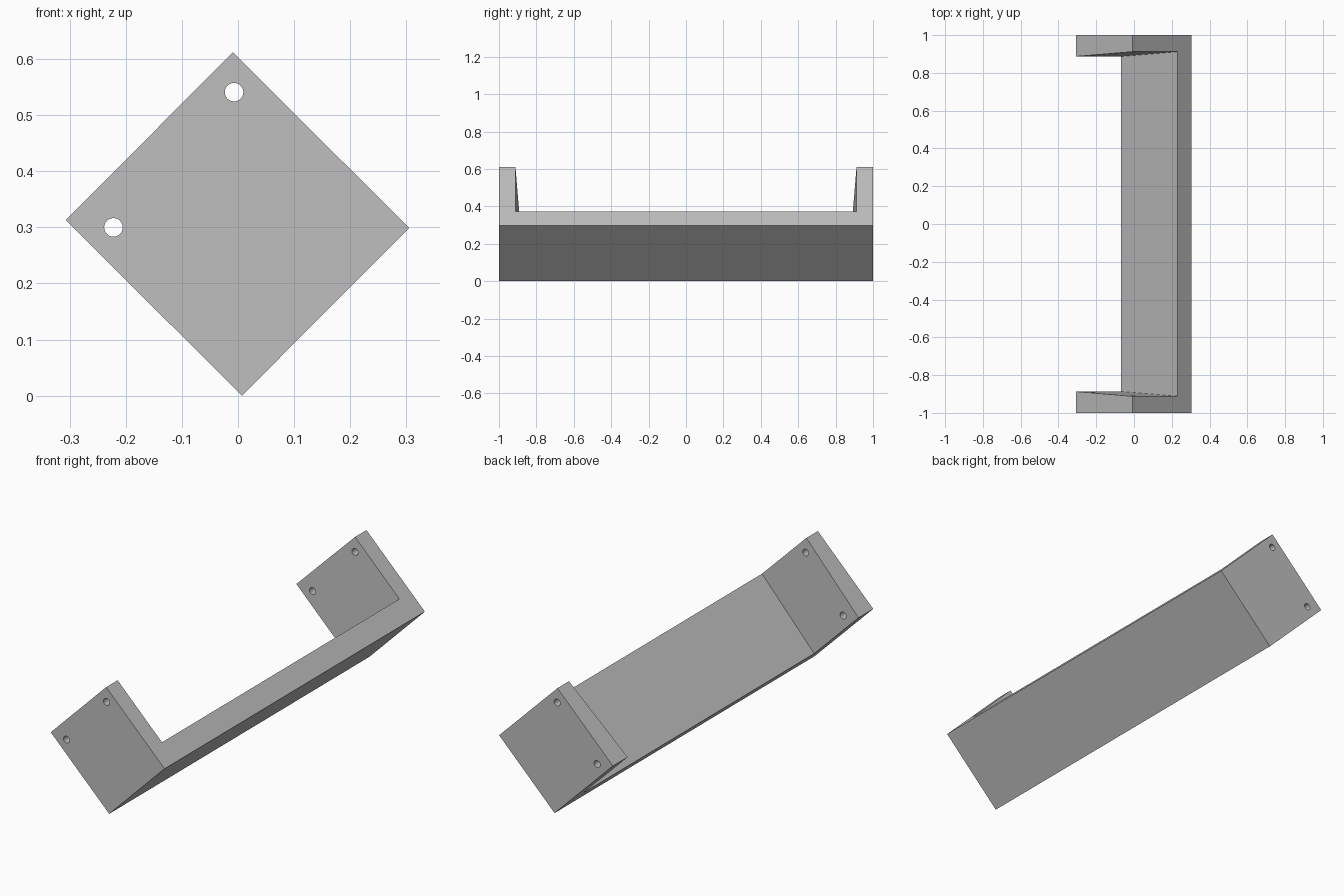
import bpy
import bmesh
from math import pi
from mathutils import Vector

old = bpy.data.objects.get("Cube")
if old:
    bpy.data.objects.remove(old, do_unlink=True)

grey = bpy.data.materials.new("plain grey")
grey.use_nodes = True
COLOUR = (0.52, 0.52, 0.52, 1)
grey.diffuse_color = COLOUR
grey.node_tree.nodes["Principled BSDF"].inputs["Base Color"].default_value = COLOUR

# Tilted frame: origin at the lowest edge, one axis across the base, one up the end plates
ORIGIN = Vector((0.007, 0, 0))
ACROSS = Vector((0.298, 0, 0.299))
UP = Vector((-0.314, 0, 0.313))
FLOOR = 0.24


def u_profile(inner):
    """Half-length 1 channel outline as (y, height) pairs."""
    half = [(1, 0), (1, 1), (inner, 1), (inner, FLOOR)]
    return half + [(-y, h) for y, h in reversed(half)]


# Bracket: channel outline lofted across, with end plates that taper
bm = bmesh.new()
rings = []
for side, inner in ((0, 0.887), (1, 0.912)):
    rings.append([bm.verts.new(ORIGIN + ACROSS * side + UP * h + Vector((0, y, 0)))
                  for y, h in u_profile(inner)])
    bm.faces.new(rings[-1])
low, high = rings
for i in range(len(low)):
    j = (i + 1) % len(low)
    bm.faces.new((low[i], low[j], high[j], high[i]))
bmesh.ops.recalc_face_normals(bm, faces=bm.faces)
mesh = bpy.data.meshes.new("bracket")
bm.to_mesh(mesh)
bm.free()
bracket = bpy.data.objects.new("bracket", mesh)
bpy.context.collection.objects.link(bracket)
mesh.materials.append(grey)

# Screw holes through both end plates
for x, z in ((-0.007, 0.541), (-0.222, 0.30)):
    bpy.ops.mesh.primitive_cylinder_add(vertices=32, radius=0.0165, depth=2.4,
                                        location=(x, 0, z), rotation=(pi / 2, 0, 0))
    cutter = bpy.context.object
    cutter.name = "hole_cutter"
    cutter.data.materials.append(grey)
    cutter.hide_render = True
    cutter.hide_set(True)
    cut = bracket.modifiers.new("screw hole", "BOOLEAN")
    cut.operation = "DIFFERENCE"
    cut.solver = "EXACT"
    cut.object = cutter

# Smooth the hole walls, keep the plate edges sharp
bpy.ops.object.select_all(action="DESELECT")
bpy.context.view_layer.objects.active = bracket
bracket.select_set(True)
for mod in list(bracket.modifiers):
    bpy.ops.object.modifier_apply(modifier=mod.name)
bpy.ops.object.shade_smooth_by_angle(angle=pi / 6)
for obj in [o for o in bpy.data.objects if o.name.startswith("hole_cutter")]:
    bpy.data.objects.remove(obj, do_unlink=True)
